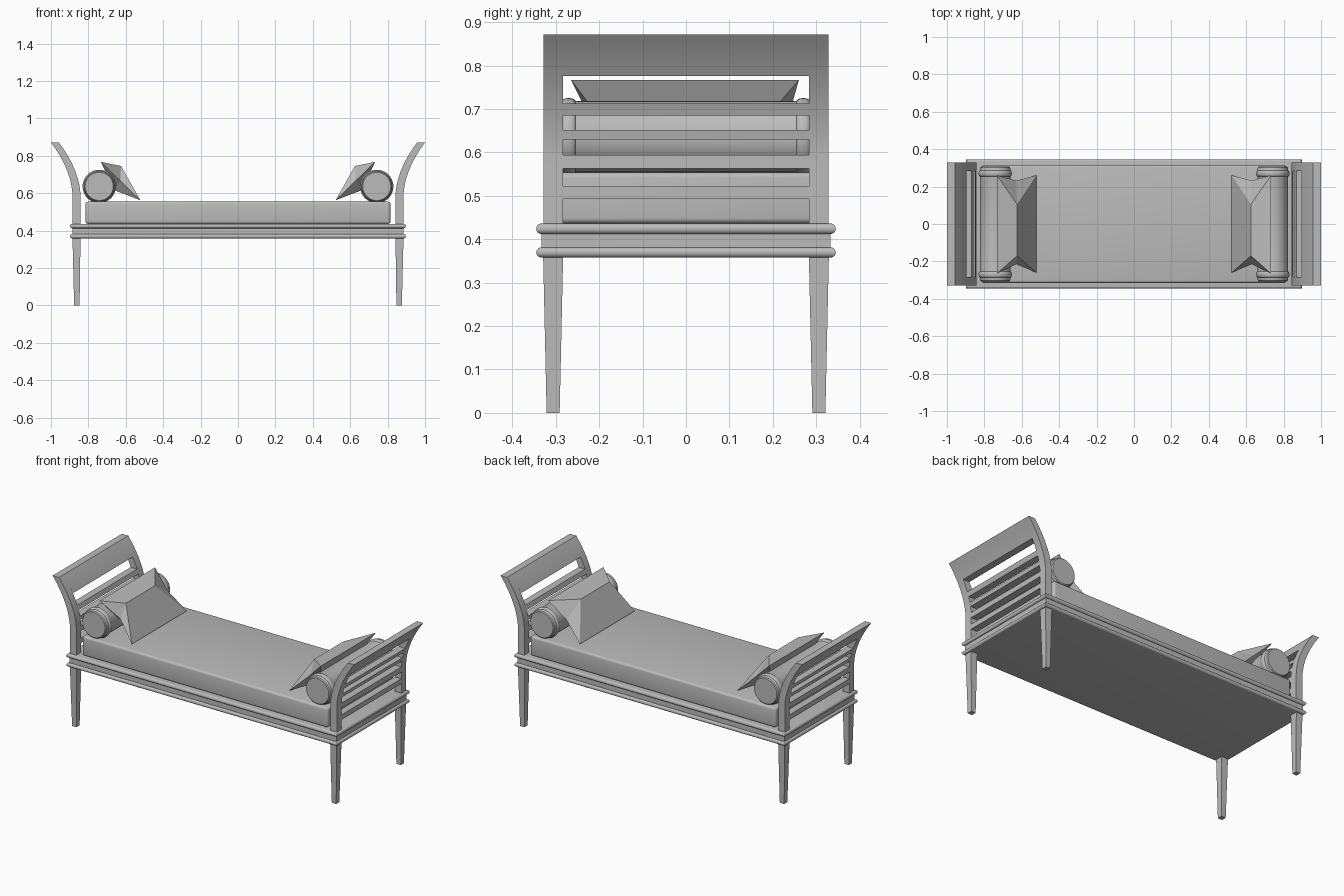
import bpy, bmesh, math
from mathutils import Vector

cube = bpy.data.objects.get("Cube")
if cube:
    bpy.data.objects.remove(cube)

grey = bpy.data.materials.new("plain grey")
grey.use_nodes = True
colour = (0.5, 0.5, 0.5, 1)
grey.diffuse_color = colour
grey.node_tree.nodes["Principled BSDF"].inputs["Base Color"].default_value = colour


def finish(bm, name, smooth=True):
    bmesh.ops.recalc_face_normals(bm, faces=bm.faces)
    mesh = bpy.data.meshes.new(name)
    bm.to_mesh(mesh)
    bm.free()
    obj = bpy.data.objects.new(name, mesh)
    bpy.context.collection.objects.link(obj)
    mesh.materials.append(grey)
    if smooth:
        bpy.ops.object.select_all(action="DESELECT")
        obj.select_set(True)
        bpy.context.view_layer.objects.active = obj
        bpy.ops.object.shade_smooth_by_angle(angle=math.radians(35))
    return obj


def loft(name, rings, smooth=True):
    """Join matching rings of points and cap both ends."""
    bm = bmesh.new()
    loops = [[bm.verts.new(p) for p in ring] for ring in rings]
    n = len(loops[0])
    for a, b in zip(loops, loops[1:]):
        for i in range(n):
            bm.faces.new((a[i], a[(i + 1) % n], b[(i + 1) % n], b[i]))
    bm.faces.new(loops[0])
    bm.faces.new(loops[-1])
    return finish(bm, name, smooth)


def rect(x0, x1, y0, y1, z):
    return [(x0, y0, z), (x1, y0, z), (x1, y1, z), (x0, y1, z)]


def bead(z0, z1, flat, out):
    """Half-round moulding steps as (half length offset, height)."""
    mid, r = (z0 + z1) / 2, (z1 - z0) / 2
    return [(flat + out * math.cos(a), mid + r * math.sin(a))
            for a in (math.radians(d) for d in range(-90, 91, 18))]


# Seat frame with a bead along its lower and upper edges
steps = bead(0.358, 0.381, 0, 0.012) + bead(0.412, 0.436, 0, 0.012)
loft("seat_frame", [rect(-0.886 - o, 0.886 + o, -0.333 - o, 0.333 + o, z)
                    for o, z in steps])

# Mattress with soft edges
bm = bmesh.new()
bmesh.ops.create_cube(bm, size=1)
for v in bm.verts:
    v.co = (v.co.x * 1.63, v.co.y * 0.63, 0.495 + v.co.z * 0.118)
bmesh.ops.bevel(bm, geom=bm.edges[:], offset=0.013, segments=4,
                profile=0.5, affect="EDGES")
finish(bm, "mattress")


def sweep(z, base, reach):
    """Outward curve of the end panels."""
    return base + reach * max(0, (z - 0.58) / 0.291) ** 1.9


def curved_board(name, s, z0, z1, y0, y1):
    count = max(2, round((z1 - z0) / 0.02))
    heights = [z0 + (z1 - z0) * i / count for i in range(count + 1)]
    rings = []
    for z in heights:
        a, b = s * sweep(z, 0.842, 0.116), s * sweep(z, 0.885, 0.115)
        rings.append(rect(a, b, y0, y1, z))
    loft(name, rings)


def bolster(name, s):
    """Round cushion turned about y, with a cord ring near each end."""
    half = [(0.05, 0.255)] + [(0.083 + 0.006 * math.sin(math.radians(d)),
             0.27 - 0.015 * math.cos(math.radians(d))) for d in range(0, 181, 30)]
    half = [(0.082, 0.25)] + half[1:] + [(0.082, 0.29), (0.08, 0.302), (0.075, 0.307)]
    profile = [(r, -y) for r, y in reversed(half)] + half
    rings = []
    for r, y in profile:
        rings.append([(s * 0.742 + r * math.cos(a), y, 0.636 + r * math.sin(a))
                      for a in (math.tau * i / 40 for i in range(40))])
    loft(name, rings)


def pillow(name, s):
    """Faceted cushion: pinched outline with a ridge on both faces."""
    bm = bmesh.new()
    point = lambda x, y, z: bm.verts.new(Vector((s * x, y, z)))
    outline = [point(0.733, -0.265, 0.767), point(0.63, -0.215, 0.667),
               point(0.522, -0.26, 0.562), point(0.522, 0.26, 0.562),
               point(0.63, 0.232, 0.667), point(0.733, 0.26, 0.767)]
    front = [point(0.625, -0.17, 0.745), point(0.625, 0.105, 0.745)]
    back = [point(0.66, -0.15, 0.615), point(0.66, 0.13, 0.615)]
    for p, q in (front, back):
        o = outline
        for tri in ((o[0], o[1], p), (o[1], o[2], p), (o[3], o[4], q), (o[4], o[5], q),
                    (o[2], o[3], q), (o[2], q, p), (o[5], o[0], p), (o[5], p, q)):
            bm.faces.new(tri)
    finish(bm, name, smooth=False)


slats = [(0.493, 0.523), (0.563, 0.594), (0.63, 0.652), (0.685, 0.712)]
for side, s in (("left", 1), ("right", -1)):
    # End panel: two posts, a deep top rail and four slats
    for depth, t in (("front", -1), ("back", 1)):
        y0, y1 = sorted((t * 0.283, t * 0.328))
        curved_board(f"{side}_{depth}_post", s, 0.43, 0.871, y0, y1)
        # Tapered leg
        loft(f"{side}_{depth}_leg",
             [rect(s * 0.847, s * 0.876, t * 0.291, t * 0.321, 0),
              rect(s * 0.842, s * 0.885, t * 0.283, t * 0.329, 0.36)], False)
    curved_board(f"{side}_top_rail", s, 0.776, 0.871, -0.283, 0.283)
    for i, (z0, z1) in enumerate(slats):
        curved_board(f"{side}_slat_{i + 1}", s, z0, z1, -0.283, 0.283)
    bolster(f"{side}_bolster", s)
    pillow(f"{side}_pillow", s)
